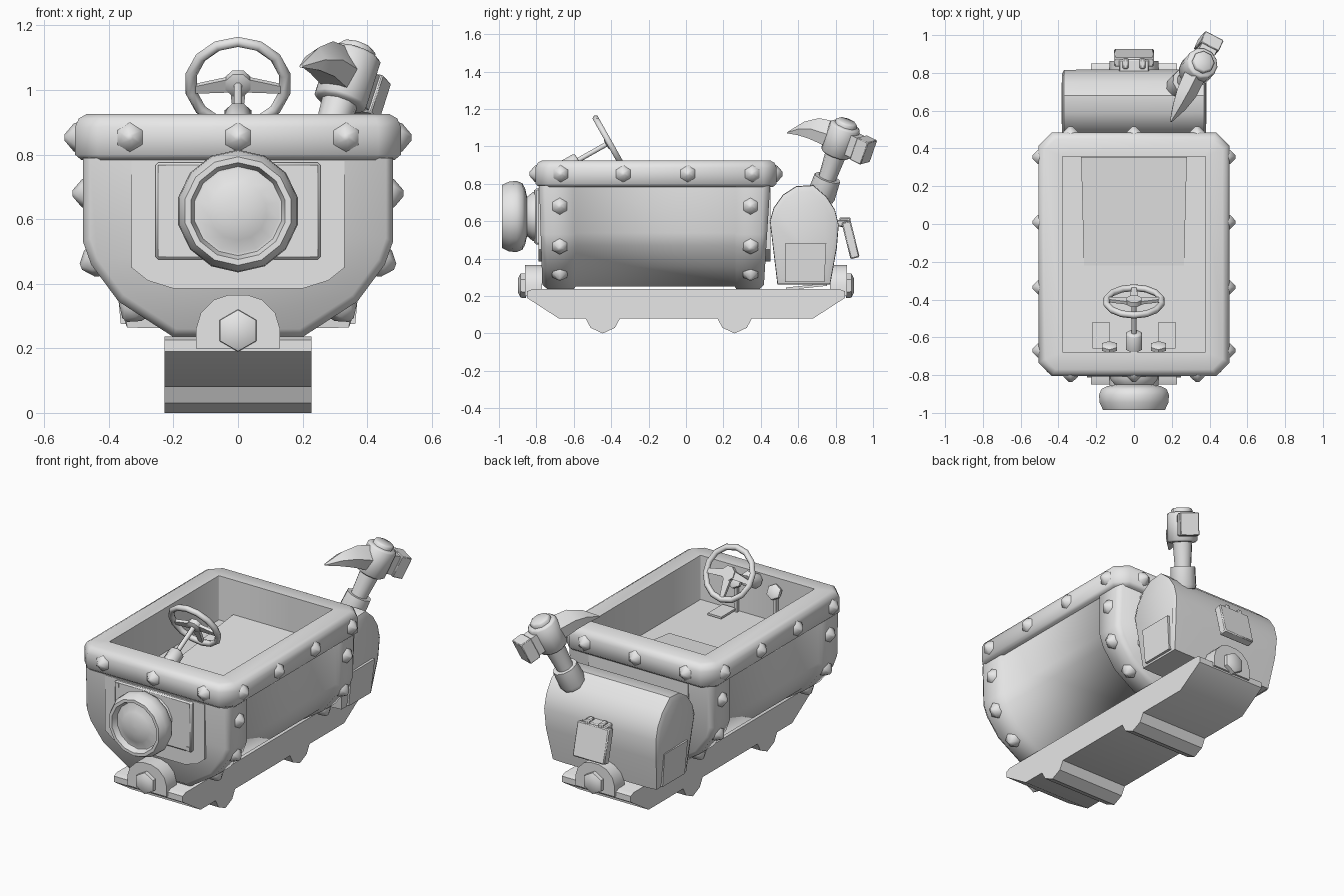
import bpy, bmesh, math
from mathutils import Vector, Matrix

if "Cube" in bpy.data.objects:
    bpy.data.objects.remove(bpy.data.objects["Cube"])

grey = bpy.data.materials.new("plain_grey")
grey.use_nodes = True
grey.diffuse_color = (0.8, 0.8, 0.8, 1)
grey.node_tree.nodes["Principled BSDF"].inputs["Base Color"].default_value = (0.8, 0.8, 0.8, 1)


def finish(name, bm, matrix=None, angle=35, bevel=0):
    bmesh.ops.recalc_face_normals(bm, faces=bm.faces)
    mesh = bpy.data.meshes.new(name)
    bm.to_mesh(mesh)
    bm.free()
    mesh.materials.append(grey)
    ob = bpy.data.objects.new(name, mesh)
    bpy.context.collection.objects.link(ob)
    if matrix:
        ob.matrix_world = matrix
    if bevel:
        mod = ob.modifiers.new("Bevel", "BEVEL")
        mod.width = bevel
        mod.segments = 1
    bpy.ops.object.select_all(action="DESELECT")
    ob.select_set(True)
    bpy.context.view_layer.objects.active = ob
    bpy.ops.object.shade_smooth_by_angle(angle=math.radians(angle))
    return ob


def loft(name, rings, closed=True, caps=(True, True), **kw):
    """Skin a row of rings that share a point count."""
    bm = bmesh.new()
    rows = [[bm.verts.new(p) for p in ring] for ring in rings]
    n = len(rows[0])
    for a, b in zip(rows, rows[1:]):
        for i in range(n if closed else n - 1):
            j = (i + 1) % n
            bm.faces.new((a[i], a[j], b[j], b[i]))
    for use, row in zip(caps, (rows[0], rows[-1])):
        if use:
            bm.faces.new(row)
    return finish(name, bm, **kw)


def box(name, center, size, bevel=0.0, matrix=None, rot_x=0):
    bm = bmesh.new()
    bmesh.ops.create_cube(bm, size=1)
    bmesh.ops.scale(bm, vec=size, verts=bm.verts)
    place = Matrix.Translation(center) @ Matrix.Rotation(rot_x, 4, "X")
    return finish(name, bm, matrix @ place if matrix else place, bevel=bevel)


def aim(start, direction):
    return Matrix.Translation(start) @ Vector(direction).to_track_quat("Z", "Y").to_matrix().to_4x4()


def lathe(name, profile, matrix, sides=12, angle=50):
    """Turn (radius, height) pairs around local z."""
    rings = [[(r * math.cos(t), r * math.sin(t), h)
              for t in (2 * math.pi * (i + 0.5) / sides for i in range(sides))] for r, h in profile]
    return loft(name, rings, matrix=matrix, angle=angle)


def across_x(name, profile, half):
    """Extrude a (y, z) profile across the width."""
    return loft(name, [[(x, y, z) for y, z in profile] for x in (-half, half)])


def mirror_half(half):
    return half + [(-x, z) for x, z in reversed(half)]


# Tub body: U section with raised end bands
tub = mirror_half([(.48, .79), (.48, .53), (.455, .46), (.37, .345), (.2, .235)])


def tub_ring(y, scale, lean=0):
    return [(x * scale, y + lean * (.79 - z), .79 + (z - .79) * scale) for x, z in tub]


loft("tub_body", [tub_ring(-.785, .955, .03), tub_ring(-.755, 1, .03), tub_ring(-.6, 1),
                  tub_ring(-.59, .97), tub_ring(.26, .97), tub_ring(.27, 1),
                  tub_ring(.41, 1, -.03), tub_ring(.45, .955, -.06)], closed=False, angle=60)

# End panels and lamp backing plate
panel = mirror_half([(.33, .78), (.33, .45), (.28, .41), (.2, .385)])
loft("front_panel", [[(x, y, z) for x, z in panel] for y in (-.77, -.788)])
loft("back_panel", [[(x, y, z) for x, z in panel] for y in (.42, .452)])
box("lamp_plate", (0, -.785, .625), (.51, .045, .3), bevel=.008)
for x in (-.235, .235):
    for z in (.495, .755):
        box("plate_bolt", (x, -.808, z), (.025, .008, .025))


# Rim with the cab floor closing its inner edge
def rim_ring(inset, cut, z):
    x, y0, y1 = .505 - inset, -.805 + inset, .485 - inset
    return [(x, y0 + cut, z), (x, y1 - cut, z), (x - cut, y1, z), (cut - x, y1, z),
            (-x, y1 - cut, z), (-x, y0 + cut, z), (cut - x, y0, z), (x - cut, y0, z)]


loft("rim_and_floor", [rim_ring(.09, .04, .783), rim_ring(.02, .06, .783), rim_ring(0, .07, .8),
                       rim_ring(0, .07, .885), rim_ring(.012, .065, .912), rim_ring(.035, .055, .925),
                       rim_ring(.127, .002, .925), rim_ring(.127, .002, .66)],
     caps=(False, True), angle=60)
loft("floor_mat", [[(-.265, -.22, z), (.265, -.22, z), (.28, .355, z + .055), (-.28, .355, z + .055)]
                   for z in (.655, .664)])


# Rivets on the rim and the end bands
def rivet(pos, direction):
    lathe("rivet", [(.049, -.01), (.043, .006), (.01, .034)], aim(pos, direction), 6, 80)


for x in (-.335, 0, .335):
    rivet((x, -.803, .853), (0, -1, 0))
    rivet((x, .483, .853), (0, 1, 0))
for s in (-1, 1):
    for y in (-.67, -.335, .01, .355):
        rivet((s * .503, y, .853), (s, 0, 0))
    for y in (-.675, .345):
        rivet((s * .478, y, .68), (s, 0, 0))
        rivet((s * .455, y, .465), (s, 0, -.4))
        rivet((s * .33, y, .315), (s * .6, 0, -.8))

# Headlamp
lathe("headlamp", [(.13, 0), (.13, .04), (.105, .07), (.15, .08), (.178, .095), (.19, .125), (.187, .165),
                   (.168, .205), (.15, .205), (.138, .17), (.13, .17), (.09, .19), (.04, .2), (.005, .202)],
      aim((0, -.78, .625), (0, -1, 0)), 14)

# Chassis with axle blocks
across_x("chassis", [(-.82, .237), (-.85, .225), (-.85, .19), (-.68, .08),
                     (.68, .08), (.85, .19), (.85, .225), (.82, .237)], .228)
for c in (-.445, .26):
    across_x("axle_block", [(c - .095, .085), (c - .065, .03), (c, 0), (c + .065, .03), (c + .095, .085)], .228)

# Couplers at both ends
arch = mirror_half([(.13, .2), (.13, .26), (.115, .31), (.075, .35), (.03, .365)])
for s in (-1, 1):
    loft("coupler_plate", [[(x, s * y, z) for x, z in arch] for y in (.77, .862)])
    lathe("coupler_bolt", [(.066, 0), (.064, .03), (.04, .042)], aim((0, s * .855, .255), (0, s, 0)), 6)

# Trunk at the back, narrower at the foot
trunk = [(.49, .265), (.45, .6), (.47, .67), (.52, .74), (.59, .785), (.68, .79),
         (.75, .73), (.795, .66), (.815, .58), (.805, .46), (.77, .265)]


def trunk_ring(x, k):
    return [(x * (1 - .3 * max(0, .5 - z)), .635 + (y - .635) * k, .53 + (z - .53) * k) for y, z in trunk]


loft("trunk", [trunk_ring(-.382, .88), trunk_ring(-.37, 1), trunk_ring(-.3, 1.01), trunk_ring(.3, 1.01),
               trunk_ring(.37, 1), trunk_ring(.382, .88)])
for s in (-1, 1):
    loft("trunk_end_plate", [[(s * x, .53, .48), (s * x, .75, .48), (s * (x - .02), .74, .275),
                              (s * (x - .02), .53, .275)] for x in (.365, .383)])
box("trunk_foot", (0, .645, .25), (.3, .22, .014), rot_x=math.radians(6))

# Trunk latch
box("latch_flap", (0, .88, .5), (.21, .05, .2), bevel=.006, rot_x=math.radians(14))
box("latch_hinge", (0, .835, .59), (.16, .07, .035), bevel=.006)
for s in (-1, 1):
    box("latch_lug", (s * .045, .85, .595), (.03, .06, .05), bevel=.006)

# Pick: local x runs along the head, z along the handle
w = Vector((.12, .13, .375)).normalized()
u = Vector((.45, .86, 0))
u = (u - w * u.dot(w)).normalized()
v = w.cross(u)
pick = Matrix((u, v, w)).transposed().to_4x4()
pick.translation = (.342, .83, 1.045)
lathe("pick_handle", [(.045, -.36), (.048, -.23), (.058, -.08)], pick, 10)
lathe("pick_collar", [(.07, -.36), (.076, -.34), (.072, -.235), (.055, -.235)], pick, 10)
lathe("pick_socket", [(.075, -.095), (.085, -.085), (.085, .065), (.075, .075)], pick, 12)
lathe("pick_cap", [(.06, .07), (.06, .092), (.05, .1)], pick, 8)
box("pick_hammer_neck", (.09, 0, -.005), (.08, .09, .115), matrix=pick)
box("pick_hammer", (.145, 0, -.005), (.07, .11, .13), bevel=.004, matrix=pick)
blade = []
for x, top, low, half in [(-.04, .075, -.065, .058), (-.16, .045, -.07, .054),
                          (-.235, -.01, -.085, .036), (-.305, -.1, -.11, .006)]:
    mid = (top + low) / 2
    blade.append([(x, 0, top), (x, half, mid), (x, half * .8, low), (x, -half * .8, low), (x, -half, mid)])
loft("pick_blade", blade, matrix=pick, angle=20)

# Steering wheel and column
hub = Vector((0, -.41, 1.02))
axis = Vector((0, .87, .49)).normalized()
up = Vector((0, -.49, .87)).normalized()
side = Vector((1, 0, 0))
wheel = Matrix((side, up, side.cross(up))).transposed().to_4x4()
wheel.translation = hub
bm = bmesh.new()
rows = []
for i in range(14):
    t = 2 * math.pi * i / 14
    rows.append([bm.verts.new(((.148 + .018 * math.cos(a)) * math.sin(t),
                               (.148 + .018 * math.cos(a)) * math.cos(t), .018 * math.sin(a)))
                 for a in (math.pi * k / 3 for k in range(6))])
for i, row in enumerate(rows):
    nxt = rows[(i + 1) % len(rows)]
    for k in range(6):
        m = (k + 1) % 6
        bm.faces.new((row[k], row[m], nxt[m], nxt[k]))
finish("wheel_ring", bm, wheel, angle=70)
for deg in (-8, 188, 270):
    spin = wheel @ Matrix.Rotation(math.radians(deg), 4, "Z")
    loft("wheel_spoke", [[(.01, -.025, z), (.14, -.012, z), (.14, .012, z), (.01, .025, z)]
                         for z in (-.009, .009)], matrix=spin)
lathe("wheel_hub", [(.042, -.015), (.042, .012), (.025, .02)], wheel, 8)
lathe("steering_column", [(.014, 0), (.014, .28)], aim(hub, -axis), 8)
lathe("column_base", [(.045, 0), (.045, .085), (.035, .095)], aim(hub - axis * .285, axis), 8)

# Pedals
for s in (-1, 1):
    box("pedal_plate", (s * .175, -.59, .675), (.09, .14, .012))
    lathe("pedal", [(.045, 0), (.045, .02), (.035, .026)], aim((s * .13, -.66, .845), (0, .85, .5)), 6)
    box("pedal_arm", (s * .13, -.665, .75), (.02, .02, .19))
